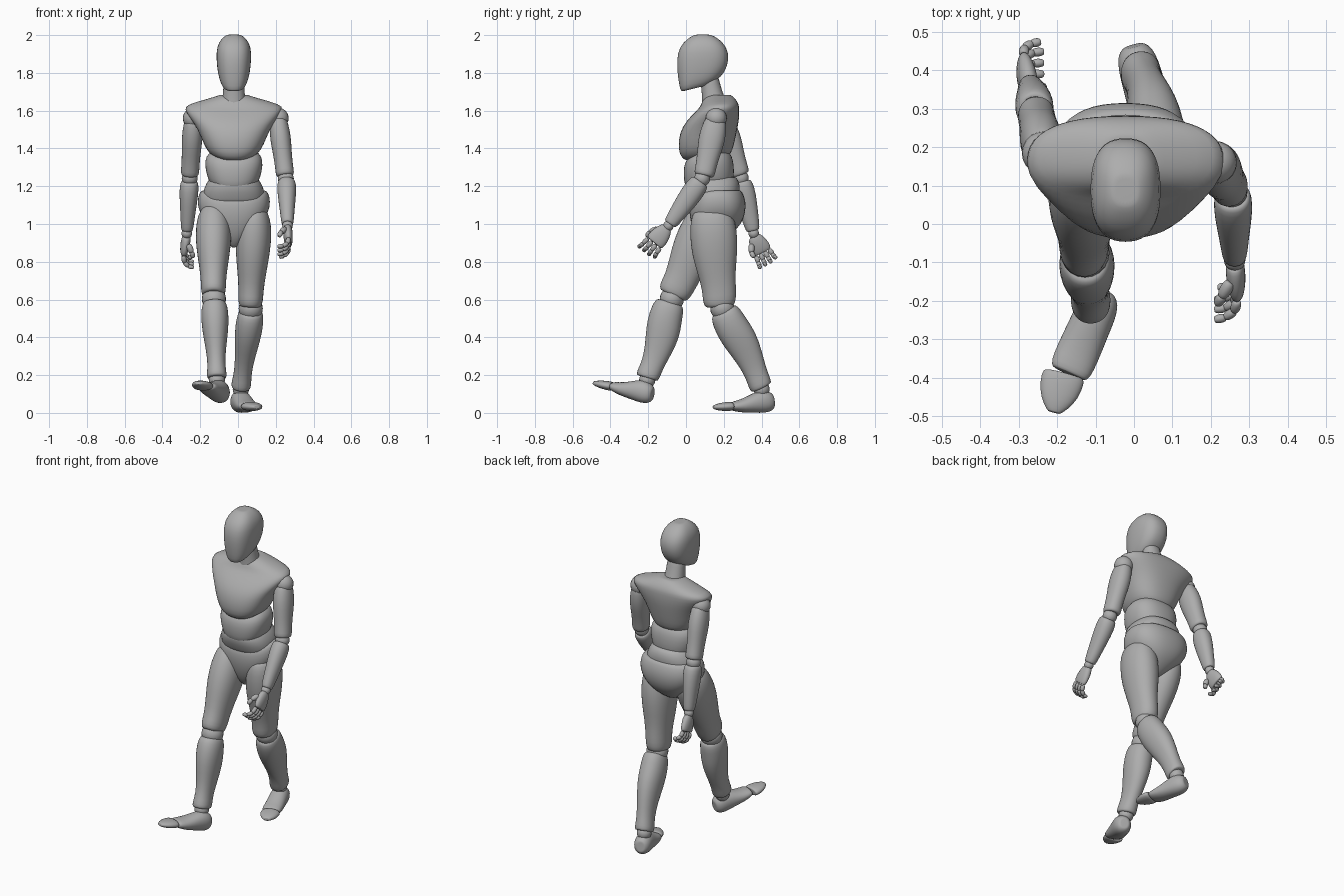
import bpy, bmesh, math
from mathutils import Vector

cube = bpy.data.objects.get("Cube")
if cube:
    bpy.data.objects.remove(cube)

grey = bpy.data.materials.new("plain grey")
grey.use_nodes = True
COLOUR = (0.42, 0.42, 0.42, 1)
grey.diffuse_color = COLOUR
grey.node_tree.nodes["Principled BSDF"].inputs["Base Color"].default_value = COLOUR

MID = -0.022       # centre line of the trunk
FRONT = Vector((0, -1, 0))
UP = Vector((0, 0, 1))


def oval(count, power):
    """Unit superellipse points."""
    points = []
    for i in range(count):
        a = math.tau * i / count
        c, s = math.cos(a), math.sin(a)
        points.append((math.copysign(abs(c) ** (2 / power), c),
                       math.copysign(abs(s) ** (2 / power), s)))
    return points


def skin(name, rings, levels=1):
    """Join rings of points into a closed smooth shell with tight rims."""
    def shrunk(ring):
        centre = sum(ring, Vector()) / len(ring)
        return [centre + (p - centre) * 0.85 for p in ring]

    rings = [shrunk(rings[0])] + rings + [shrunk(rings[-1])]
    bm = bmesh.new()
    loops = [[bm.verts.new(p) for p in ring] for ring in rings]
    n = len(loops[0])
    for low, high in zip(loops, loops[1:]):
        for i in range(n):
            j = (i + 1) % n
            bm.faces.new((low[i], low[j], high[j], high[i]))
    bm.faces.new(loops[0][::-1])
    bm.faces.new(loops[-1])
    bmesh.ops.recalc_face_normals(bm, faces=bm.faces)
    for face in bm.faces:
        face.smooth = True
    mesh = bpy.data.meshes.new(name)
    bm.to_mesh(mesh)
    bm.free()
    mesh.materials.append(grey)
    obj = bpy.data.objects.new(name, mesh)
    bpy.context.collection.objects.link(obj)
    if levels:
        obj.modifiers.new("smooth", "SUBSURF").levels = levels
    return obj


def trunk(name, sections, power=2.4, sag=0):
    """Sections: height, front y, back y, half width, optional tilt."""
    rings = []
    for z, y0, y1, w, *tilt in sections:
        slope = tilt[0] if tilt else 0
        half = (y1 - y0) / 2
        rings.append([Vector((MID + w * c, (y0 + y1) / 2 + half * s,
                              z + slope * half * s - sag * max(0, -s) ** 2))
                      for c, s in oval(24, power)])
    skin(name, rings)


def limb(name, start, end, sections, front=FRONT, count=20):
    """Sections: position along the axis, half width, half depth, shift to the front."""
    start, end = Vector(start), Vector(end)
    axis = (end - start).normalized()
    depth = (front - axis * front.dot(axis)).normalized()
    side = axis.cross(depth)
    rings = []
    for t, w, d, shift in sections:
        centre = start.lerp(end, t) + depth * shift
        rings.append([centre + side * w * c + depth * d * s for c, s in oval(count, 2.15)])
    skin(name, rings)


def ball(name, centre, radius):
    centre = Vector(centre)
    rings = []
    for k in range(1, 12):
        a = math.pi * k / 12
        rings.append([centre + radius * Vector((math.sin(a) * c, math.sin(a) * s, -math.cos(a)))
                      for c, s in oval(20, 2)])
    skin(name, rings, 0)


CAPSULE = [(-0.05, 0.6, 0.6, 0), (0.15, 1, 1, 0), (0.85, 0.95, 0.95, 0), (1.05, 0.55, 0.55, 0)]


def bone(name, start, end, radius):
    limb(name, start, end, [(t, w * radius, d * radius, 0) for t, w, d, _ in CAPSULE],
         front=Vector((0.3, -0.7, 0.6)), count=10)


# Head, neck and trunk
trunk("head", [(1.72, -0.025, 0.13, 0.05, 0.25), (1.742, -0.035, 0.165, 0.07, 0.2),
               (1.80, -0.046, 0.205, 0.086), (1.87, -0.05, 0.231, 0.093),
               (1.94, -0.036, 0.217, 0.092), (1.985, 0.012, 0.17, 0.064),
               (2.002, 0.045, 0.13, 0.036)], power=2.5)
limb("neck", (MID, 0.15, 1.63), (MID, 0.12, 1.79),
     [(0, 0.068, 0.07, 0), (0.35, 0.057, 0.054, 0), (1, 0.054, 0.048, 0)])
trunk("chest", [(1.35, 0.0, 0.21, 0.09), (1.37, -0.03, 0.24, 0.13), (1.42, -0.043, 0.255, 0.16),
                (1.50, -0.035, 0.272, 0.19), (1.56, 0.0, 0.283, 0.232), (1.61, 0.05, 0.283, 0.268),
                (1.635, 0.075, 0.28, 0.245), (1.665, 0.085, 0.262, 0.13),
                (1.685, 0.1, 0.235, 0.07)], sag=0.015)
trunk("abdomen", [(1.21, 0.0, 0.245, 0.125), (1.25, -0.012, 0.255, 0.142),
                  (1.31, -0.015, 0.255, 0.155), (1.36, -0.005, 0.245, 0.15),
                  (1.39, 0.03, 0.22, 0.115)], sag=0.025)
trunk("waist", [(1.10, 0.03, 0.27, 0.16), (1.17, 0.0, 0.288, 0.167),
                (1.22, -0.01, 0.285, 0.145), (1.25, 0.02, 0.265, 0.12)])
trunk("pelvis", [(0.915, 0.1, 0.19, 0.03), (0.95, 0.065, 0.245, 0.075), (1.0, 0.04, 0.295, 0.14),
                 (1.06, 0.022, 0.316, 0.185), (1.12, 0.015, 0.318, 0.196),
                 (1.165, 0.02, 0.302, 0.185), (1.18, 0.03, 0.29, 0.168)], sag=0.045)

# Legs: the right one steps forward, the left one trails
THIGH = [(-0.03, 0.06, 0.09, 0), (0.04, 0.083, 0.113, 0), (0.2, 0.097, 0.127, 0),
         (0.42, 0.093, 0.124, 0.004), (0.65, 0.076, 0.1, 0.005), (0.82, 0.067, 0.09, 0),
         (0.94, 0.067, 0.09, 0.005), (1, 0.058, 0.076, 0.005)]
SHANK = [(0, 0.058, 0.07, 0), (0.06, 0.07, 0.084, 0), (0.2, 0.074, 0.09, 0),
         (0.38, 0.069, 0.094, -0.009), (0.62, 0.053, 0.074, -0.014), (0.82, 0.046, 0.06, -0.007),
         (0.95, 0.054, 0.064, 0), (1, 0.05, 0.058, 0)]
FOOT = [(-0.04, 0.028, 0.034, 0), (0.03, 0.047, 0.052, 0), (0.22, 0.055, 0.064, 0.006),
        (0.45, 0.055, 0.052, 0.003), (0.75, 0.058, 0.036, -0.005), (0.97, 0.056, 0.026, 0),
        (1.02, 0.046, 0.02, 0)]
TOE = [(0, 0.05, 0.021, 0), (0.08, 0.059, 0.026, 0), (0.55, 0.052, 0.022, 0),
       (0.85, 0.034, 0.016, 0), (1.02, 0.017, 0.009, 0)]
legs = {
    "right": dict(hip=(-0.13, 0.14, 1.06), knee=(-0.13, -0.065, 0.62), shin=(-0.125, -0.085, 0.585),
                  ankle=(-0.112, -0.205, 0.185), heel=(-0.08, -0.185, 0.1), arch=(-0.168, -0.385, 0.14),
                  toe=(-0.182, -0.39, 0.14), tip=(-0.208, -0.488, 0.158)),
    "left": dict(hip=(0.088, 0.135, 1.06), knee=(0.065, 0.185, 0.565), shin=(0.07, 0.2, 0.54),
                 ankle=(0.015, 0.4, 0.135), heel=(0.0, 0.455, 0.062), arch=(0.058, 0.245, 0.034),
                 toe=(0.065, 0.24, 0.035), tip=(0.098, 0.148, 0.03)),
}
for name, leg in legs.items():
    limb(name + "_thigh", leg["hip"], leg["knee"], THIGH)
    ball(name + "_knee_joint", Vector(leg["knee"]).lerp(Vector(leg["shin"]), 0.5), 0.064)
    limb(name + "_shin", leg["shin"], leg["ankle"], SHANK)
    ball(name + "_ankle_joint", Vector(leg["ankle"]) - UP * 0.01, 0.043)
    limb(name + "_foot", leg["heel"], leg["arch"], FOOT, front=UP)
    limb(name + "_toes", leg["toe"], leg["tip"], TOE, front=UP)

# Arms swing against the legs
UPPER = [(0, 0.04, 0.048, 0), (0.08, 0.05, 0.062, 0), (0.35, 0.057, 0.074, 0),
         (0.6, 0.05, 0.062, 0), (0.85, 0.048, 0.055, 0), (0.97, 0.05, 0.056, 0), (1, 0.042, 0.046, 0)]
FOREARM = [(0, 0.042, 0.046, 0), (0.06, 0.051, 0.056, 0), (0.3, 0.05, 0.06, 0),
           (0.65, 0.04, 0.049, 0), (0.92, 0.034, 0.04, 0), (1, 0.03, 0.034, 0)]
PALM = [(0, 0.02, 0.03, 0), (0.2, 0.026, 0.043, 0), (0.7, 0.025, 0.056, 0), (1, 0.019, 0.05, 0)]
arms = {
    "right": dict(shoulder=(-0.236, 0.185, 1.56), elbow=(-0.255, 0.285, 1.26),
                  lower=(-0.257, 0.295, 1.225), wrist=(-0.27, 0.355, 0.965),
                  palm=(-0.272, 0.362, 0.935), knuckle=(-0.287, 0.405, 0.85),
                  spread=(0, -0.88, -0.45), inward=1),
    "left": dict(shoulder=(0.212, 0.16, 1.56), elbow=(0.25, 0.095, 1.255),
                 lower=(0.257, 0.075, 1.225), wrist=(0.262, -0.085, 1.0),
                 palm=(0.262, -0.102, 0.98), knuckle=(0.268, -0.168, 0.9),
                 spread=(0, -0.78, 0.63), inward=-1),
}
for name, arm in arms.items():
    p = {key: Vector(v) for key, v in arm.items() if key != "inward"}
    inward = Vector((arm["inward"], 0, 0))
    ball(name + "_shoulder_joint", p["shoulder"], 0.056)
    limb(name + "_upper_arm", p["shoulder"], p["elbow"], UPPER)
    ball(name + "_elbow_joint", p["elbow"].lerp(p["lower"], 0.5), 0.042)
    limb(name + "_forearm", p["lower"], p["wrist"], FOREARM)
    ball(name + "_wrist_joint", p["wrist"].lerp(p["palm"], 0.5), 0.028)
    limb(name + "_palm", p["palm"], p["knuckle"], PALM, front=p["spread"])
    reach = (p["knuckle"] - p["palm"]).normalized()
    # Four curled fingers of three bones each
    for k, finger in enumerate(("little", "ring", "middle", "index")):
        across = p["spread"] * (k - 1.5) * 0.027
        size = 0.85 if k == 0 else 1
        joints = [p["knuckle"] + across + reach * 0.004]
        for bend, length in ((0.25, 0.036), (0.85, 0.033), (1.4, 0.028)):
            step = reach * math.cos(bend) + inward * math.sin(bend)
            joints.append(joints[-1] + step * length * size + across * 0.08)
        for j, (a, b) in enumerate(zip(joints, joints[1:])):
            bone(f"{name}_{finger}_finger_{j + 1}", a, b, 0.0145 - 0.001 * j)
    # Thumb beside the palm
    root = p["palm"].lerp(p["knuckle"], 0.35) + p["spread"] * 0.035 + inward * 0.015
    middle = root + reach * 0.035 + p["spread"] * 0.018 + inward * 0.022
    tip = middle + reach * 0.03 + inward * 0.014
    bone(name + "_thumb_1", root, middle, 0.018)
    bone(name + "_thumb_2", middle, tip, 0.015)
